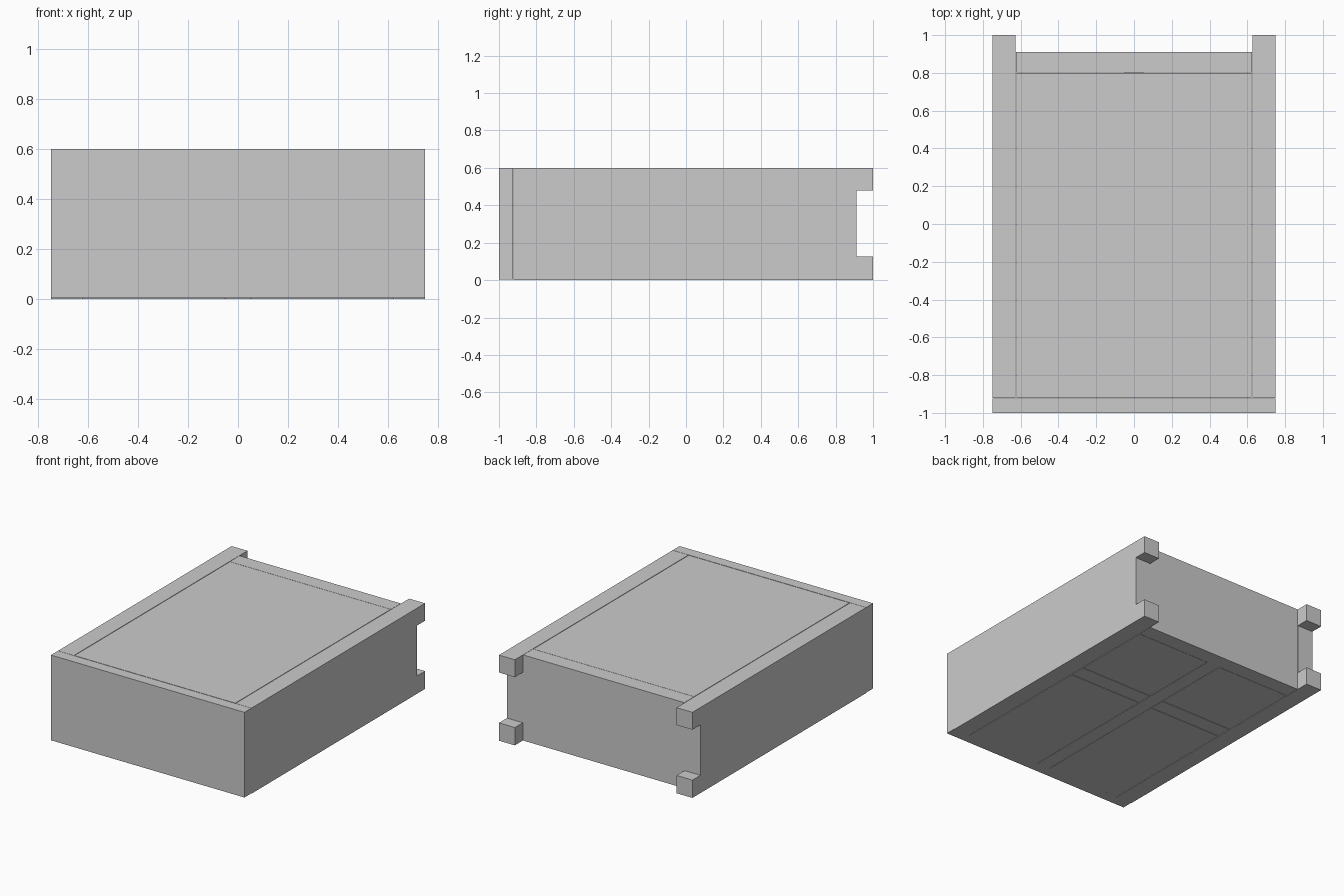
import bpy, bmesh

if "Cube" in bpy.data.objects:
    bpy.data.objects.remove(bpy.data.objects["Cube"])

GAP = 0.002  # hairline seam around each panel


def box(name, x, y, z, gap=0.0):
    """Axis-aligned box from (min, max) ranges, shrunk in plan by gap."""
    bm = bmesh.new()
    bmesh.ops.create_cube(bm, size=1)
    for v in bm.verts:
        for i, (lo, hi) in enumerate((x, y, z)):
            g = gap if i < 2 else 0
            v.co[i] = lo + g if v.co[i] < 0 else hi - g
    return finish(name, bm)


def finish(name, bm):
    bmesh.ops.recalc_face_normals(bm, faces=bm.faces)
    me = bpy.data.meshes.new(name)
    bm.to_mesh(me)
    bm.free()
    ob = bpy.data.objects.new(name, me)
    bpy.context.collection.objects.link(ob)
    return ob


def side_panel(name, x0, x1):
    """Side board with a rear notch, extruded across its thickness."""
    profile = [(-0.922, 0), (1, 0), (1, 0.125), (0.912, 0.125),
               (0.912, 0.478), (1, 0.478), (1, 0.6), (-0.922, 0.6)]
    bm = bmesh.new()
    face = bm.faces.new([bm.verts.new((x0, y, z)) for y, z in profile])
    ext = bmesh.ops.extrude_face_region(bm, geom=[face])
    for v in ext["geom"]:
        if isinstance(v, bmesh.types.BMVert):
            v.co.x = x1
    return finish(name, bm)


# Outer boards
box("front_panel", (-0.75, 0.75), (-1, -0.924), (0.003, 0.6))
box("back_panel", (-0.625, 0.625), (0.802, 0.91), (0, 0.6))
side_panel("right_side", 0.627, 0.75)
side_panel("left_side", -0.75, -0.627)

# Top board
box("top_panel", (-0.625, 0.625), (-0.922, 0.802), (0.54, 0.6), GAP)

# Underside: centre rail, cross rails and infill panels
box("centre_rail", (-0.05, 0.05), (-0.922, 0.802), (0, 0.1))
for side, x in (("right", (0.05, 0.625)), ("left", (-0.625, -0.05))):
    box(side + "_cross_rail", x, (0.112, 0.226), (0, 0.1), GAP)
    box(side + "_front_bottom", x, (-0.922, 0.112), (0, 0.06), GAP)
    box(side + "_back_bottom", x, (0.226, 0.802), (0, 0.06), GAP)
